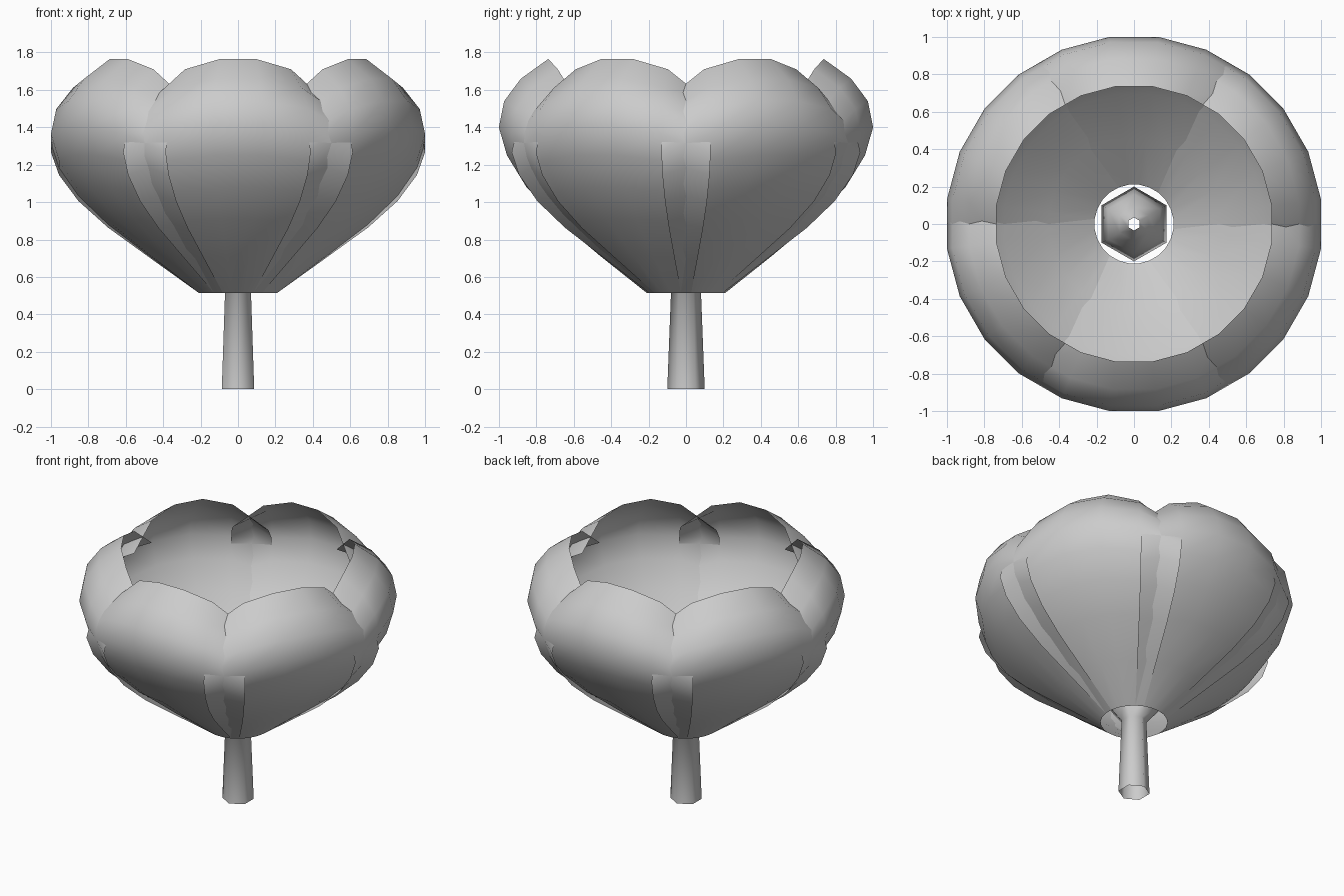
import bpy
import bmesh
from math import radians, cos, sin

cube = bpy.data.objects.get("Cube")
if cube:
    bpy.data.objects.remove(cube, do_unlink=True)

# Single soft grey for the whole flower
GREY = (0.6, 0.6, 0.6, 1)
grey = bpy.data.materials.new("plain_grey")
grey.diffuse_color = GREY
grey.use_nodes = True
grey.node_tree.nodes["Principled BSDF"].inputs["Base Color"].default_value = GREY

BASE, TOP = 0.515, 1.765


def lathe_sheet(name, columns, closed=False):
    """Skin a list of columns, each a list of points running upward."""
    bm = bmesh.new()
    cols = [[bm.verts.new(p) for p in col] for col in columns]
    pairs = list(zip(cols, cols[1:]))
    if closed:
        pairs.append((cols[-1], cols[0]))
    for a, b in pairs:
        for i in range(len(a) - 1):
            bm.faces.new((a[i], b[i], b[i + 1], a[i + 1])).smooth = True
    mesh = bpy.data.meshes.new(name)
    bm.to_mesh(mesh)
    bm.free()
    mesh.materials.append(grey)
    obj = bpy.data.objects.new(name, mesh)
    bpy.context.collection.objects.link(obj)
    return obj


def column(profile, angle, drop=0):
    """Profile turned to an angle, sagging more towards its top."""
    a = radians(angle)
    pts = []
    for r, z in profile:
        sag = drop * max(0, (z - BASE) / (TOP - BASE)) ** 1.3
        pts.append((r * cos(a), r * sin(a), z - sag))
    return pts


# Petals: six overlapping curved sheets whose side edges sag
petal_profile = [(0.212, BASE), (0.46, 0.71), (0.70, 0.91), (0.86, 1.08),
                 (0.965, 1.25), (1.0086, 1.40), (0.98, 1.54), (0.89, 1.66),
                 (0.742, TOP)]
petal_drop = {-37.5: 0.21, -22.5: 0.055, -7.5: 0, 7.5: 0, 22.5: 0.055, 37.5: 0.21}
for n in range(6):
    middle = 30 + 60 * n
    lathe_sheet(f"petal_{n + 1}",
                [column(petal_profile, middle + a, d) for a, d in petal_drop.items()])

# Stem: tapering six-sided tube that swells into the pistil inside the cup
stem_profile = [(0.10, 0), (0.08, 0.52), (0.20, 0.66), (0.16, 0.80),
                (0.09, 0.92), (0.035, 1.0)]
lathe_sheet("stem_and_pistil",
            [column(stem_profile, 30 + 60 * n) for n in range(6)], closed=True)
